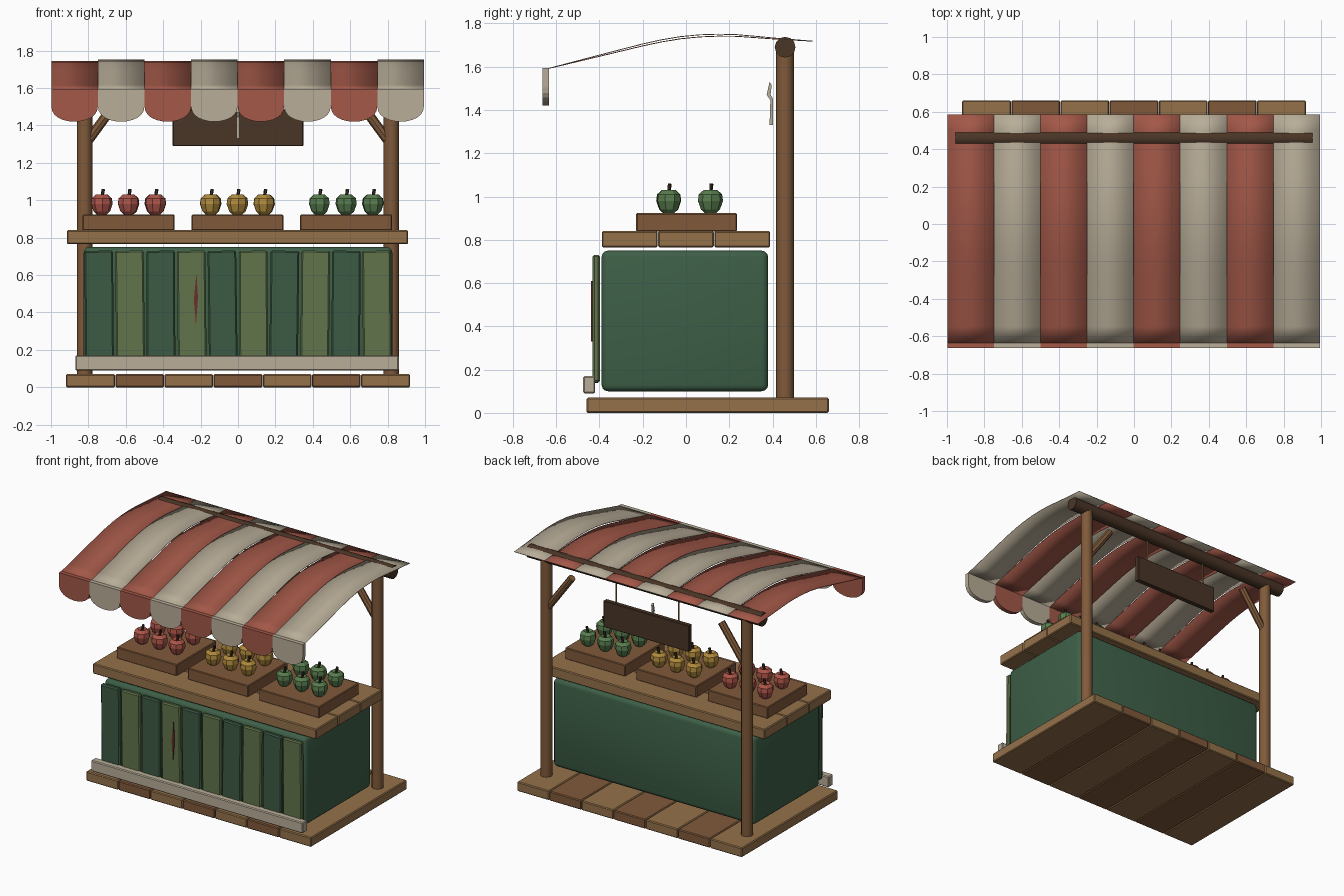
import bpy, bmesh, math, random
from mathutils import Vector, Matrix

if "Cube" in bpy.data.objects:
    bpy.data.objects.remove(bpy.data.objects["Cube"])

random.seed(4)


def mat(name, hexcol):
    m = bpy.data.materials.new(name)
    c = [int(hexcol[i:i + 2], 16) / 255 for i in (0, 2, 4)]
    m.diffuse_color = [((v + 0.055) / 1.055) ** 2.4 for v in c] + [1]
    m.use_nodes = True
    m.node_tree.nodes["Principled BSDF"].inputs["Base Color"].default_value = m.diffuse_color
    return m


WOOD, WOOD2 = mat("wood_light", "94714a"), mat("wood_mid", "80593a")
POST, DARK = mat("post_wood", "805a3a"), mat("dark_wood", "4a3526")
GREEN, SLATG, OLIVE = mat("green", "3d5f47"), mat("slat_green", "3c5a43"), mat("olive", "61744a")
CREAM, RED = mat("cream", "b8ad98"), mat("red", "a35848")
APPLE, GOLD, LIME = mat("apple_red", "ad5549"), mat("fruit_gold", "b08a3c"), mat("fruit_green", "587d4e")
BRASS, STEM, MAROON = mat("brass", "a08045"), mat("stem", "38291e"), mat("maroon", "6b2f2a")


def finish(name, bm, m, smooth=False):
    bmesh.ops.recalc_face_normals(bm, faces=bm.faces)
    me = bpy.data.meshes.new(name)
    bm.to_mesh(me)
    bm.free()
    ob = bpy.data.objects.new(name, me)
    bpy.context.collection.objects.link(ob)
    me.materials.append(m)
    if smooth:
        bpy.ops.object.select_all(action='DESELECT')
        ob.select_set(True)
        bpy.context.view_layer.objects.active = ob
        bpy.ops.object.shade_smooth_by_angle(angle=math.radians(40))
    return ob


def box(name, lo, hi, m, bevel=0.006, seg=1, smooth=False, tilt=0):
    lo, hi = Vector(lo), Vector(hi)
    bm = bmesh.new()
    bmesh.ops.create_cube(bm, size=1)
    bmesh.ops.scale(bm, vec=hi - lo, verts=bm.verts)
    if bevel:
        bmesh.ops.bevel(bm, geom=bm.edges[:], offset=bevel, segments=seg, profile=0.5, affect='EDGES')
    bmesh.ops.rotate(bm, matrix=Matrix.Rotation(tilt, 3, 'Y'), verts=bm.verts)
    bmesh.ops.translate(bm, vec=(lo + hi) / 2, verts=bm.verts)
    return finish(name, bm, m, smooth)


def rod(name, a, b, r, m, sides=12, r2=None):
    a, b = Vector(a), Vector(b)
    bm = bmesh.new()
    bmesh.ops.create_cone(bm, cap_ends=True, segments=sides, radius1=r, radius2=r2 or r, depth=(b - a).length)
    rot = Vector((0, 0, 1)).rotation_difference(b - a).to_matrix().to_4x4()
    bmesh.ops.transform(bm, matrix=Matrix.Translation((a + b) / 2) @ rot, verts=bm.verts)
    return finish(name, bm, m, True)


def prism(name, pts, push, m):
    """Closed outline of 3D points pushed along a vector."""
    bm = bmesh.new()
    f = bm.faces.new([bm.verts.new(p) for p in pts])
    r = bmesh.ops.extrude_face_region(bm, geom=[f], use_keep_orig=True)
    bmesh.ops.translate(bm, vec=push, verts=[v for v in r['geom'] if isinstance(v, bmesh.types.BMVert)])
    return finish(name, bm, m)


# floor planks
W = 1.84 / 7
for i in range(7):
    x = -0.92 + i * W
    box(f"floor_plank_{i}", (x + 0.001, -0.46, 0), (x + W - 0.001, 0.66, 0.07), WOOD2 if i % 2 else WOOD)

# counter body, front slats and kick rail
box("counter_body", (-0.825, -0.39, 0.10), (0.825, 0.38, 0.75), GREEN, 0.03, 3, True)
for i in range(10):
    x = -0.825 + i * 0.165
    box(f"front_slat_{i}", (x + 0.006, -0.432, 0.14), (x + 0.159, -0.398, 0.73),
        OLIVE if i % 2 else SLATG, 0.008, tilt=random.uniform(-0.015, 0.015))
box("kick_rail", (-0.87, -0.475, 0.09), (0.86, -0.42, 0.17), CREAM)
prism("slat_mark", [(-0.225, -0.432, 0.33), (-0.214, -0.432, 0.48), (-0.222, -0.432, 0.61),
                    (-0.236, -0.432, 0.47)], (0, -0.007, 0), MAROON)

# counter top boards
for i in range(3):
    y = -0.39 + i * 0.26
    box(f"counter_board_{i}", (-0.915, y + 0.001, 0.765), (0.91, y + 0.259, 0.84), WOOD)


def fruit(name, x, y, z, m):
    prof = [(0.024, 0), (0.044, 0.018), (0.058, 0.058), (0.054, 0.088), (0.032, 0.108)]
    bm = bmesh.new()
    turn = random.uniform(0, 6)
    n = 8
    rings = [[bm.verts.new((x + r * math.cos(turn + k * math.tau / n),
                            y + r * math.sin(turn + k * math.tau / n), z + h)) for k in range(n)]
             for r, h in prof]
    for a, b in zip(rings, rings[1:]):
        for k in range(n):
            bm.faces.new((a[k], a[(k + 1) % n], b[(k + 1) % n], b[k]))
    bm.faces.new(rings[0])
    tip = bm.verts.new((x, y, z + 0.095))
    for k in range(n):
        bm.faces.new((rings[-1][k], rings[-1][(k + 1) % n], tip))
    finish(name, bm, m)
    rod(name + "_stem", (x, y, z + 0.09), (x + 0.008, y + 0.004, z + 0.137), 0.008, STEM, 5, 0.01)


# crates of fruit
for c, (cx, m) in enumerate(((-0.585, APPLE), (-0.003, GOLD), (0.578, LIME))):
    box(f"crate_{c}", (cx - 0.246, -0.23, 0.838), (cx + 0.246, 0.235, 0.923), WOOD2, 0.005)
    for i in range(3):
        for j, y in enumerate((-0.08, 0.113)):
            fruit(f"fruit_{c}_{i}_{j}", cx + (i - 1) * 0.143, y, 0.922, m)

# posts, braces, ridge beam
for s, side in ((-1, "left"), (1, "right")):
    rod(f"{side}_post", (s * 0.82, 0.458, 0.06), (s * 0.82, 0.458, 1.68), 0.041, POST)
    rod(f"{side}_brace", (s * 0.815, 0.458, 1.30), (s * 0.61, 0.458, 1.58), 0.026, POST, 8)
    rod(f"{side}_sign_cord", (s * 0.255, 0.45, 1.47), (s * 0.255, 0.45, 1.66), 0.006, BRASS, 6)
rod("ridge_beam", (-0.955, 0.458, 1.69), (0.955, 0.458, 1.69), 0.048, DARK)

# hanging sign and its hook
box("sign_board", (-0.35, 0.43, 1.29), (0.35, 0.465, 1.485), DARK, 0.004)
hook = [(0.386, 1.33), (0.403, 1.33), (0.403, 1.45), (0.391, 1.47), (0.396, 1.515),
        (0.386, 1.53), (0.373, 1.47), (0.39, 1.445)]
prism("sign_hook", [(-0.007, y, z) for y, z in hook], (0.014, 0, 0), CREAM)


# striped canopy: alternate strips bulge a little higher, with a scalloped valance
def canopy_z(t):
    """Quadratic-like arc through the front edge, crest and back edge."""
    keys = [(0, 1.592), (0.2, 1.652), (0.4, 1.712), (0.5, 1.732), (0.6, 1.744), (0.7, 1.744), (0.86, 1.729), (1, 1.718)]
    for (a, za), (b, zb) in zip(keys, keys[1:]):
        if t <= b:
            return za + (zb - za) * (t - a) / (b - a)
    return keys[-1][1]


N = 14
for i in range(8):
    m = CREAM if i % 2 else RED
    x0, x1 = -0.998 + i * 0.249, -0.998 + (i + 1) * 0.249
    bm = bmesh.new()
    rows = []
    for k in range(N + 1):
        t = k / N
        z = canopy_z(t) + (0.007 if i % 2 else -0.003) * math.sin(math.pi * t)
        y = -0.635 + t * 1.22
        rows.append([bm.verts.new((x, y, z)) for x in (x0, x1)])
    for a, b in zip(rows, rows[1:]):
        bm.faces.new((a[0], a[1], b[1], b[0]))
    ob = finish(f"canopy_stripe_{i}", bm, m, True)
    sol = ob.modifiers.new("thickness", 'SOLIDIFY')
    sol.thickness, sol.offset = 0.004, 0
    xc, r = (x0 + x1) / 2, (x1 - x0) / 2
    pts = [(x0, -0.664, 1.594)]
    for k in range(13):
        a = math.pi * k / 12
        pts.append((xc - r * math.cos(a), -0.664, 1.505 - 0.085 * math.sin(a) ** 0.85))
    pts.append((x1, -0.664, 1.594))
    prism(f"valance_{i}", pts, (0, 0.031, 0), m)
